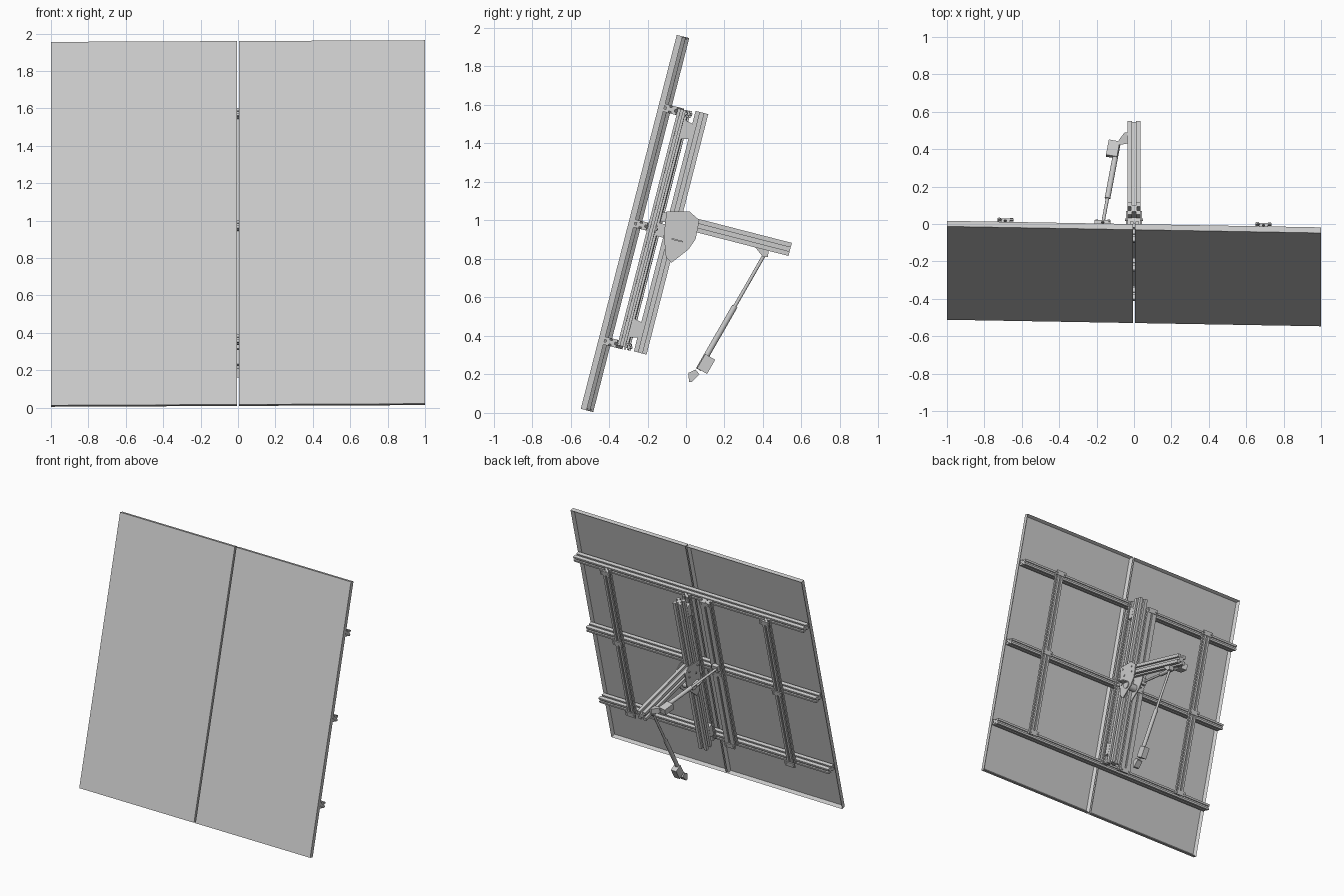
import bpy, bmesh, math
from mathutils import Matrix, Vector

cube = bpy.data.objects.get("Cube")
if cube:
    bpy.data.objects.remove(cube, do_unlink=True)

metal = bpy.data.materials.new("light_grey_metal")
metal.use_nodes = True
GREY = (0.6, 0.6, 0.6, 1)
metal.diffuse_color = GREY
metal.node_tree.nodes["Principled BSDF"].inputs["Base Color"].default_value = GREY

# Frames: y points out of the panel's back, z runs up the panel
WORLD = Matrix.Identity(4)
FIXED = Matrix.Translation((0, -0.28, 0.988)) @ Matrix.Rotation(math.radians(-14.4), 4, 'X')
PANEL = FIXED @ Matrix.Rotation(-0.018, 4, 'Z')
ALONG_Z = Matrix.Rotation(-math.pi / 2, 4, 'Y')
ALONG_Y = Matrix.Rotation(math.pi / 2, 4, 'Z')
ALONG_X = Matrix.Identity(4)


def finish(name, bm, frame):
    bmesh.ops.recalc_face_normals(bm, faces=bm.faces)
    mesh = bpy.data.meshes.new(name)
    bm.to_mesh(mesh)
    bm.free()
    mesh.materials.append(metal)
    ob = bpy.data.objects.new(name, mesh)
    ob.matrix_world = frame
    bpy.context.collection.objects.link(ob)
    return ob


def prism(name, points, length, frame):
    """Outline in the y-z plane, extruded along x and centred."""
    bm = bmesh.new()
    face = bm.faces.new([bm.verts.new((-length / 2, y, z)) for y, z in points])
    new = bmesh.ops.extrude_face_region(bm, geom=[face])["geom"]
    moved = [v for v in new if isinstance(v, bmesh.types.BMVert)]
    bmesh.ops.translate(bm, verts=moved, vec=(length, 0, 0))
    return finish(name, bm, frame)


def box(name, centre, size, frame):
    a, b = size[1] / 2, size[2] / 2
    points = [(-a, -b), (a, -b), (a, b), (-a, b)]
    return prism(name, points, size[0], frame @ Matrix.Translation(centre))


def slotted_bar(name, centre, length, depth, width, frame, axis):
    """Extruded bar with a groove along each of its four sides."""
    a, b = depth / 2, width / 2
    s = min(a, b) * 0.3
    d = min(a, b) * 0.5
    half = [(-a, -b), (-s, -b), (-s, d - b), (s, d - b), (s, -b),
            (a, -b), (a, -s), (a - d, -s), (a - d, s), (a, s)]
    outline = half + [(-y, -z) for y, z in half]
    return prism(name, outline, length, frame @ Matrix.Translation(centre) @ axis)


def rod(name, start, end, radius, frame=WORLD):
    start, end = Vector(start), Vector(end)
    bm = bmesh.new()
    bmesh.ops.create_cone(bm, cap_ends=True, segments=20, radius1=radius,
                          radius2=radius, depth=(end - start).length)
    turn = (end - start).to_track_quat('Z', 'Y').to_matrix().to_4x4()
    ob = finish(name, bm, frame @ Matrix.Translation((start + end) / 2) @ turn)
    for p in ob.data.polygons:
        p.use_smooth = len(p.vertices) == 4
    return ob


def actuator(name, tip, base, side):
    """Thin rod at the tip, thick tube and motor housing at the base."""
    tip, base, side = Vector(tip), Vector(base), Vector(side)
    rod(name + "_rod", tip, base, 0.009)
    rod(name + "_tube", tip.lerp(base, 0.46), base, 0.015)
    z = (base - tip).normalized()
    x = side.cross(z).normalized()
    y = z.cross(x)
    turn = Matrix((x, y, z)).transposed().to_4x4()
    at = Matrix.Translation(base - z * 0.045 + y * 0.02)
    box(name + "_motor", (0, 0, 0), (0.045, 0.06, 0.085), at @ turn)


# Two framed panels, hollow at the back
for side, label in ((-1, "right"), (1, "left")):
    bm = bmesh.new()
    bmesh.ops.create_cube(bm, size=1, matrix=Matrix.Translation((side * 0.503, 0.0155, 0))
                          @ Matrix.Diagonal((0.994, 0.031, 2.006, 1)))
    back = [f for f in bm.faces if f.normal.y > 0.9]
    bmesh.ops.inset_region(bm, faces=back, thickness=0.022)
    bmesh.ops.translate(bm, verts=back[0].verts, vec=(0, -0.022, 0))
    finish(label + "_panel", bm, PANEL)

# Cross rails with upright beams behind them
RAILS = {"top": 0.62, "middle": 0, "bottom": -0.629}
for label, v in RAILS.items():
    slotted_bar(label + "_rail", (0, 0.064, v), 1.99, 0.066, 0.042, PANEL, ALONG_X)
BEAMS = {"right": (-0.69, 0.048), "left": (0.69, 0.048),
         "drive": (-0.17, 0.085), "pivot": (0, 0.05)}
for label, (x, width) in BEAMS.items():
    slotted_bar(label + "_beam", (x, 0.118, 0), 1.27, 0.042, width, PANEL, ALONG_Z)
    if label != "pivot":
        for place, v in RAILS.items():
            box(f"{label}_{place}_bracket", (x, 0.14, v), (0.085, 0.008, 0.036), PANEL)
            for dx in (-0.032, 0.032):
                rod(f"{label}_{place}_bolt", (x + dx, 0.14, v), (x + dx, 0.15, v), 0.007, PANEL)

# Fixed post and support arm
slotted_bar("post", (0, 0.209, 0), 1.29, 0.068, 0.068, FIXED, ALONG_Z)
slotted_bar("arm", (0, 0.535, 0.07), 0.59, 0.07, 0.07, FIXED, ALONG_Y)

# Hinge pads between pivot beam and post
for label, v in (("top", 0.535), ("bottom", -0.53)):
    pad = [(0.138, v - 0.05), (0.178, v - 0.04), (0.178, v + 0.04), (0.138, v + 0.05)]
    prism(label + "_hinge", pad, 0.07, FIXED)
box("middle_hinge", (0, 0.16, 0), (0.05, 0.05, 0.07), FIXED)

# Joint plates clamping the arm to the post
plate = [(0.159, 0.102), (0.274, 0.131), (0.335, 0.1), (0.341, 0),
         (0.318, -0.062), (0.25, -0.15), (0.215, -0.131), (0.175, -0.02)]
for side, label in ((-1, "right"), (1, "left")):
    prism(label + "_joint_plate", plate, 0.008, FIXED @ Matrix.Translation((side * 0.039, 0, 0)))
    box(label + "_tab", (side * 0.065, 0.25, -0.03), (0.05, 0.06, 0.008), FIXED)
    for y, z in ((0.19, 0.08), (0.22, 0.03), (0.29, 0.09), (0.3, 0.05), (0.21, -0.04)):
        rod(label + "_plate_bolt", (side * 0.04, y, z), (side * 0.049, y, z), 0.007, FIXED)
rod("joint_pin", (-0.05, 0.268, -0.053), (0.05, 0.268, -0.053), 0.028, FIXED)

# Tilt actuator below the arm, with its two brackets
actuator("tilt_actuator", (0, 0.415, 0.835), (0, 0.065, 0.225), (0, 1, -0.6))
prism("tilt_arm_bracket", [(0.36, 0.86), (0.43, 0.845), (0.425, 0.81), (0.4, 0.81)], 0.04, WORLD)
prism("tilt_foot_bracket", [(0.013, 0.208), (0.05, 0.225), (0.07, 0.2),
                            (0.03, 0.161), (0.015, 0.161)], 0.045, WORLD)

# Turning actuator beside the arm, with its two brackets
actuator("turn_actuator", (-0.19, -0.12, 1.02), (-0.085, 0.44, 0.875), (-1, 0, 0))
wedge = [(-0.034, 0.49), (-0.034, 0.43), (-0.095, 0.42), (-0.08, 0.45), (-0.05, 0.49)]
prism("turn_arm_bracket", wedge, 0.04, Matrix.Translation((0, 0, 0.875))
      @ Matrix(((0, 1, 0, 0), (0, 0, 1, 0), (1, 0, 0, 0), (0, 0, 0, 1))))
box("turn_beam_bracket", (-0.18, 0.152, 0.07), (0.05, 0.03, 0.05), PANEL)
